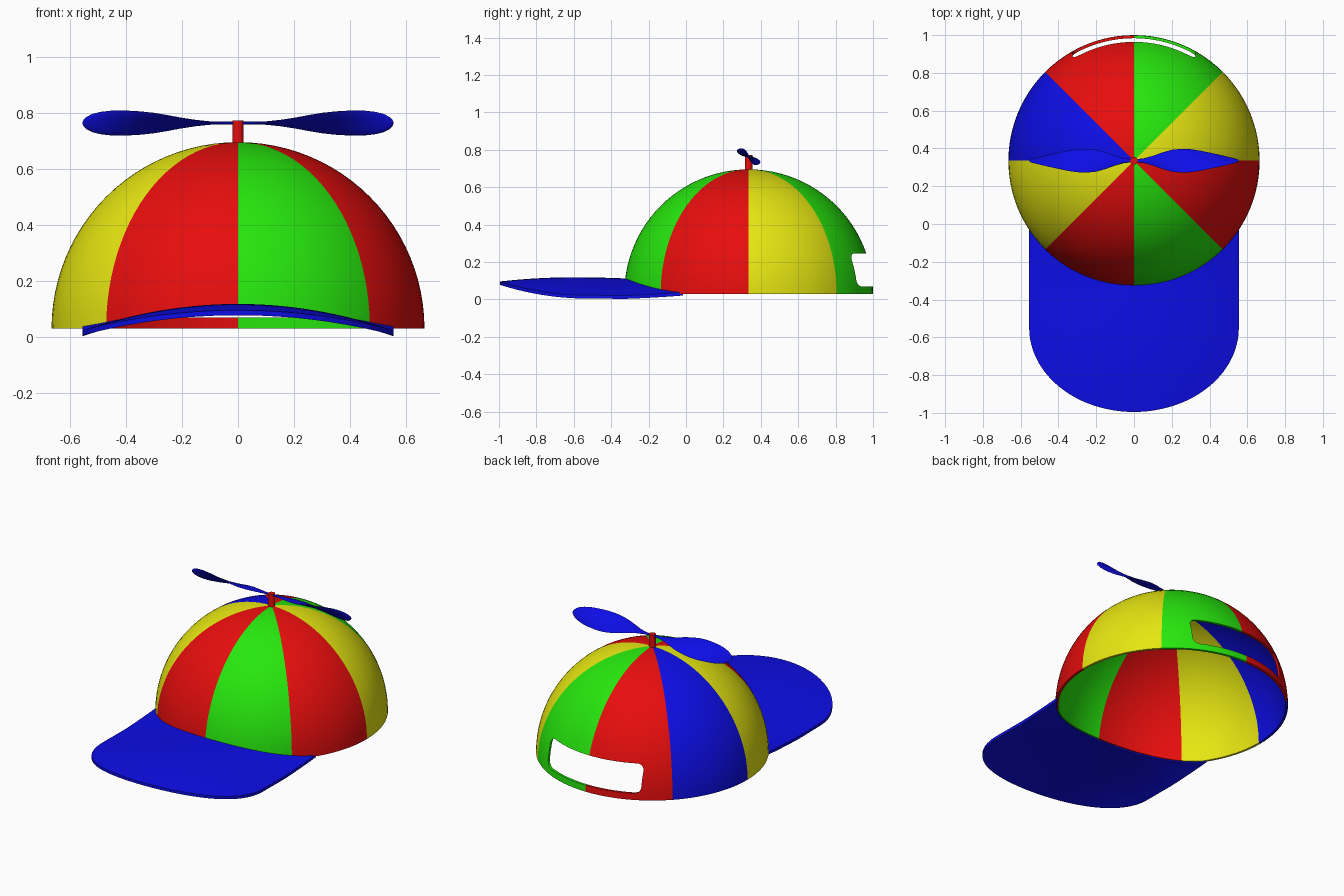
import bpy, bmesh, math
from math import sin, cos, pi, sqrt

if "Cube" in bpy.data.objects:
    bpy.data.objects.remove(bpy.data.objects["Cube"])

R, CY, BASE = 0.665, 0.335, 0.03      # crown radius, centre y, rim height
HALF_W, T_VISOR = 0.555, 0.018        # visor half width and thickness


def material(name, rgb):
    m = bpy.data.materials.new(name)
    m.diffuse_color = (*rgb, 1)
    m.use_nodes = True
    m.node_tree.nodes["Principled BSDF"].inputs["Base Color"].default_value = m.diffuse_color
    return m


RED = material("red", (0.8, 0.004, 0.004))
GREEN = material("green", (0.02, 0.8, 0.004))
YELLOW = material("yellow", (0.8, 0.8, 0.006))
BLUE = material("blue", (0.004, 0.004, 0.8))


def make(name, bm, mats):
    bmesh.ops.recalc_face_normals(bm, faces=bm.faces)
    me = bpy.data.meshes.new(name)
    bm.to_mesh(me)
    bm.free()
    ob = bpy.data.objects.new(name, me)
    bpy.context.collection.objects.link(ob)
    for m in mats:
        me.materials.append(m)
    return ob


def activate(ob):
    bpy.ops.object.select_all(action='DESELECT')
    ob.select_set(True)
    bpy.context.view_layer.objects.active = ob


def smooth(ob, angle=35):
    activate(ob)
    bpy.ops.object.shade_smooth_by_angle(angle=math.radians(angle))


def apply_modifier(ob, kind, **settings):
    activate(ob)
    mod = ob.modifiers.new(kind.lower(), kind)
    for k, v in settings.items():
        setattr(mod, k, v)
    bpy.ops.object.modifier_apply(modifier=mod.name)


def loft(bm, rings, closed=False):
    """Quads between successive rows of vertices."""
    for a, b in zip(rings, rings[1:]):
        n = len(a)
        for i in range(n if closed else n - 1):
            j = (i + 1) % n
            bm.faces.new((a[i], a[j], b[j], b[i]))


def visor_z(x, y):
    """Top surface height of the arched visor."""
    s = (x / HALF_W) ** 2
    d = y + 0.6
    crest = 0.118 - (0.023 * (d / 0.4) ** 2 if d < 0 else 0.006 * min(1, d / 0.27) ** 2)
    lift = 0.023 * (max(0, y + 0.55) / 0.55) ** 2
    return crest - 0.095 * s + lift * s


# Crown: hemisphere shell whose front rim follows the visor arch
SEG, ROWS = 96, 24
bm = bmesh.new()
rows = [[] for _ in range(ROWS)]
for i in range(SEG):
    a = 2 * pi * i / SEG
    x, y = R * cos(a), CY + R * sin(a)
    z0 = BASE
    if y < CY and abs(x) < 0.57:
        z0 = max(BASE, visor_z(x, y) - T_VISOR / 2)
    e0 = math.asin((z0 - BASE) / R)
    for k in range(ROWS):
        e = e0 + (pi / 2 - e0) * k / ROWS
        rows[k].append(bm.verts.new((R * cos(e) * cos(a), CY + R * cos(e) * sin(a),
                                     BASE + R * sin(e))))
loft(bm, rows, closed=True)
pole = bm.verts.new((0, CY, BASE + R))
for i in range(SEG):
    bm.faces.new((rows[-1][i], rows[-1][(i + 1) % SEG], pole))
crown = make("crown", bm, [RED, GREEN, YELLOW, BLUE])
apply_modifier(crown, 'SOLIDIFY', thickness=0.015, offset=-1)

# Rounded opening above the back strap
bm = bmesh.new()
sx, zlo, zhi, rad = 0.325, 0.07, 0.245, 0.04
outline = [(0, zlo)]
for cx, cz, start in ((sx - rad, zlo + rad, -90), (sx - rad, zhi - rad, 0),
                      (rad - sx, zhi - rad, 90), (rad - sx, zlo + rad, 180)):
    for k in range(7):
        t = math.radians(start + 15 * k)
        outline.append((cx + rad * cos(t), cz + rad * sin(t)))
    if start == 0:
        outline.append((0, zhi))
ends = [[bm.verts.new((x, y, z)) for x, z in outline] for y in (0.7, 1.2)]
loft(bm, ends, closed=True)
for ring in ends:
    bm.faces.new(ring)
cutter = make("opening_cutter", bm, [])
cutter.hide_render = True
apply_modifier(crown, 'BOOLEAN', operation='DIFFERENCE', object=cutter, solver='EXACT')
bpy.data.objects.remove(cutter)

# Eight coloured panels, counted by angle around the crown
PANELS = (2, 1, 0, 3, 2, 0, 1, 0)
for p in crown.data.polygons:
    a = math.atan2(p.center.y - CY, p.center.x) % (2 * pi)
    p.material_index = PANELS[int(a / (pi / 4)) % 8]
smooth(crown)

# Visor: arched sheet from the crown rim to a rounded front edge
bm = bmesh.new()
COLS, DEPTH = 48, 20
cols = []
for i in range(COLS + 1):
    t = -pi / 2 + pi * i / COLS
    x = HALF_W * sin(t)
    y0 = -0.55 - 0.445 * cos(t)
    y1 = CY - sqrt(0.657 ** 2 - x * x)
    col = []
    for k in range(DEPTH + 1):
        y = y0 + (y1 - y0) * k / DEPTH
        col.append((x, y, visor_z(x, y)))
    cols.append(col)
top = [[bm.verts.new(c) for c in col] for col in cols]
low = [[bm.verts.new((x, y, z - T_VISOR)) for x, y, z in col] for col in cols]
loft(bm, top)
loft(bm, low)
for a, b in ((top[0], low[0]), (top[-1], low[-1]),
             ([c[0] for c in top], [c[0] for c in low]),
             ([c[-1] for c in top], [c[-1] for c in low])):
    loft(bm, [a, b])
visor = make("visor", bm, [BLUE])
smooth(visor)

# Propeller post
bm = bmesh.new()
bmesh.ops.create_cone(bm, cap_ends=True, segments=24, radius1=0.02, radius2=0.02, depth=0.09)
bmesh.ops.translate(bm, verts=bm.verts, vec=(0, CY, 0.727))
smooth(make("propeller_post", bm, [RED]))

# Propeller blades: (distance, half chord, twist in degrees), mirrored
STATIONS = ((0.0, 0.008, 0), (0.05, 0.012, 4), (0.1, 0.026, 8), (0.15, 0.045, 13),
            (0.2, 0.061, 18), (0.25, 0.069, 24), (0.3, 0.071, 31), (0.35, 0.068, 38),
            (0.4, 0.062, 46), (0.45, 0.055, 54), (0.49, 0.046, 60), (0.52, 0.036, 64),
            (0.54, 0.024, 66), (0.551, 0.012, 67), (0.555, 0.002, 67))
for side, name in ((-1, "left_blade"), (1, "right_blade")):
    bm = bmesh.new()
    rings = []
    for d, h, tw in STATIONS:
        t = math.radians(tw)
        ring = []
        for k in range(12):
            u = 2 * pi * k / 12
            c, w = h * cos(u), min(0.005, h) * sin(u)
            ring.append(bm.verts.new((side * d, CY + c * cos(t) + w * sin(t),
                                      0.763 - c * sin(t) + w * cos(t))))
        rings.append(ring)
    loft(bm, rings, closed=True)
    bm.faces.new(rings[0])
    bm.faces.new(rings[-1])
    smooth(make(name, bm, [BLUE]), 60)
